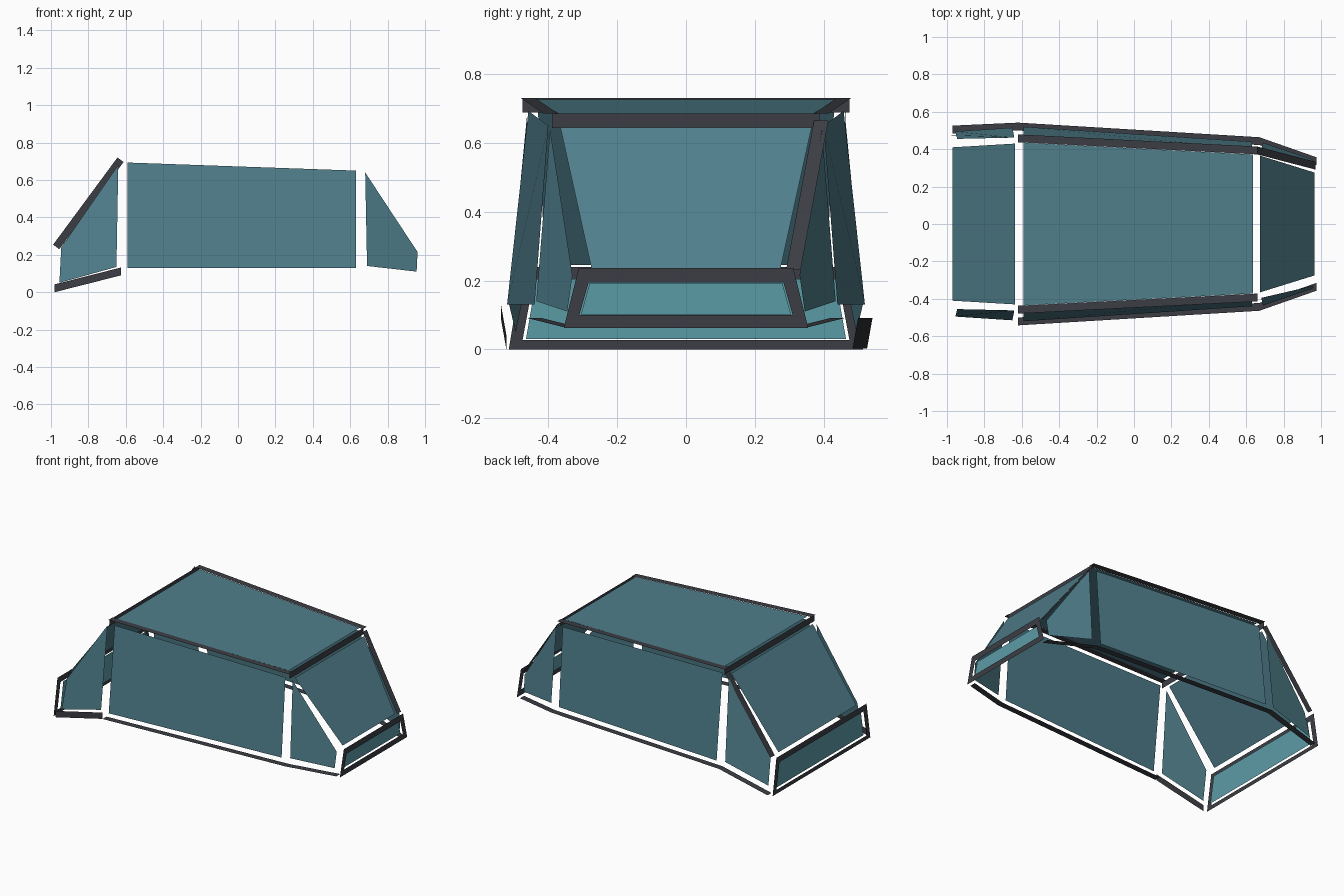
import bpy
from mathutils import Vector

if "Cube" in bpy.data.objects:
    bpy.data.objects.remove(bpy.data.objects["Cube"])


def material(name, color):
    m = bpy.data.materials.new(name)
    m.diffuse_color = (*color, 1)
    m.use_nodes = True
    m.node_tree.nodes["Principled BSDF"].inputs["Base Color"].default_value = m.diffuse_color
    return m


FRAME = material("dark_frame", (0.045, 0.048, 0.058))
GLASS = material("teal_glass", (0.080, 0.212, 0.262))
END_GLASS = material("light_teal_glass", (0.105, 0.330, 0.380))
W = 0.042  # width of the flat frame strips


def mesh(name, verts, faces, mat):
    me = bpy.data.meshes.new(name)
    me.from_pydata([tuple(v) for v in verts], [], faces)
    me.materials.append(mat)
    ob = bpy.data.objects.new(name, me)
    bpy.context.collection.objects.link(ob)
    return ob


def panel(name, corners, mat=GLASS):
    return mesh(name, corners, [(0, 1, 2, 3)], mat)


def strip(name, path, offset):
    """Flat ribbon along a path, widened by a constant offset."""
    o = Vector(offset)
    verts = [Vector(p) + k * o for p in path for k in (-0.5, 0.5)]
    faces = [(2*i, 2*i + 1, 2*i + 3, 2*i + 2) for i in range(len(path) - 1)]
    return mesh(name, verts, faces, FRAME)


def ring(name, x, low_y, low_z, top_y, top_z, in_low_y, in_low_z, in_top_y, in_top_z):
    """Flat four-sided end frame facing along x."""
    outer = [(x, -low_y, low_z), (x, low_y, low_z), (x, top_y, top_z), (x, -top_y, top_z)]
    inner = [(x, -in_low_y, in_low_z), (x, in_low_y, in_low_z),
             (x, in_top_y, in_top_z), (x, -in_top_y, in_top_z)]
    faces = [(i, (i + 1) % 4, 4 + (i + 1) % 4, 4 + i) for i in range(4)]
    return mesh(name, outer + inner, faces, FRAME)


def cross_panel(name, x0, y0, z0, x1, y1, z1, mat=GLASS):
    """Pane spanning the full width between two heights or stations."""
    return panel(name, [(x0, -y0, z0), (x0, y0, z0), (x1, y1, z1), (x1, -y1, z1)], mat)


# Roof, sloped panes and end panes
cross_panel("roof_glass", -0.59, 0.435, 0.727, 0.635, 0.372, 0.686)
cross_panel("wide_slope_glass", -0.97, 0.41, 0.245, -0.635, 0.43, 0.69)
cross_panel("narrow_slope_glass", 0.965, 0.275, 0.237, 0.675, 0.365, 0.645)
cross_panel("narrow_end_glass", 0.985, 0.305, 0.102, 0.985, 0.28, 0.193, END_GLASS)
cross_panel("wide_end_glass", -0.985, 0.465, 0.03, -0.985, 0.435, 0.205, END_GLASS)

# Side panes and side strips, left and right
for s, side in ((-1, "front"), (1, "back")):
    panel(side + "_main_glass", [(-0.59, s*0.52, 0.13), (0.63, s*0.44, 0.13),
                                 (0.63, s*0.40, 0.65), (-0.59, s*0.458, 0.693)])
    panel(side + "_wide_quarter_glass", [(-0.955, s*0.495, 0.05), (-0.65, s*0.515, 0.135),
                                         (-0.64, s*0.462, 0.68), (-0.945, s*0.455, 0.24)])
    panel(side + "_narrow_quarter_glass", [(0.69, s*0.435, 0.14), (0.955, s*0.345, 0.11),
                                           (0.96, s*0.33, 0.215), (0.68, s*0.395, 0.64)])
    strip(side + "_roof_rail", [(-0.62, s*0.458, 0.73), (0.66, s*0.393, 0.685)], (0, W, 0))
    strip(side + "_sill", [(-0.62, s*0.521, 0.092), (0.67, s*0.443, 0.092),
                           (0.975, s*0.336, 0.065)], (0, W, 0))

# Strips that differ between the two sides
strip("front_wide_sill", [(-0.98, -0.522, 0.021), (-0.625, -0.538, 0.111)], (0, 0, W))
strip("back_wide_sill", [(-0.97, 0.505, 0.002), (-0.62, 0.521, 0.092)], (0, W, 0))
strip("back_wide_slope_rail", [(-0.972, 0.475, 0.242), (-0.628, 0.462, 0.708)],
      (0.033, 0, -0.024))
strip("back_narrow_slope_rail", [(0.66, 0.393, 0.665), (0.97, 0.312, 0.232)], (0, W, 0))

# Headers across the roof ends
strip("wide_header", [(-0.615, -0.475, 0.709), (-0.615, 0.475, 0.709)], (0, 0, W))
strip("narrow_header", [(0.655, -0.39, 0.665), (0.655, 0.39, 0.665)], (0, 0, W))

# End frames
ring("narrow_end_frame", 1.0, 0.355, 0.063, 0.312, 0.236, 0.31, 0.10, 0.283, 0.195)
ring("wide_end_frame", -1.0, 0.515, 0.0, 0.475, 0.24, 0.475, 0.027, 0.443, 0.20)
